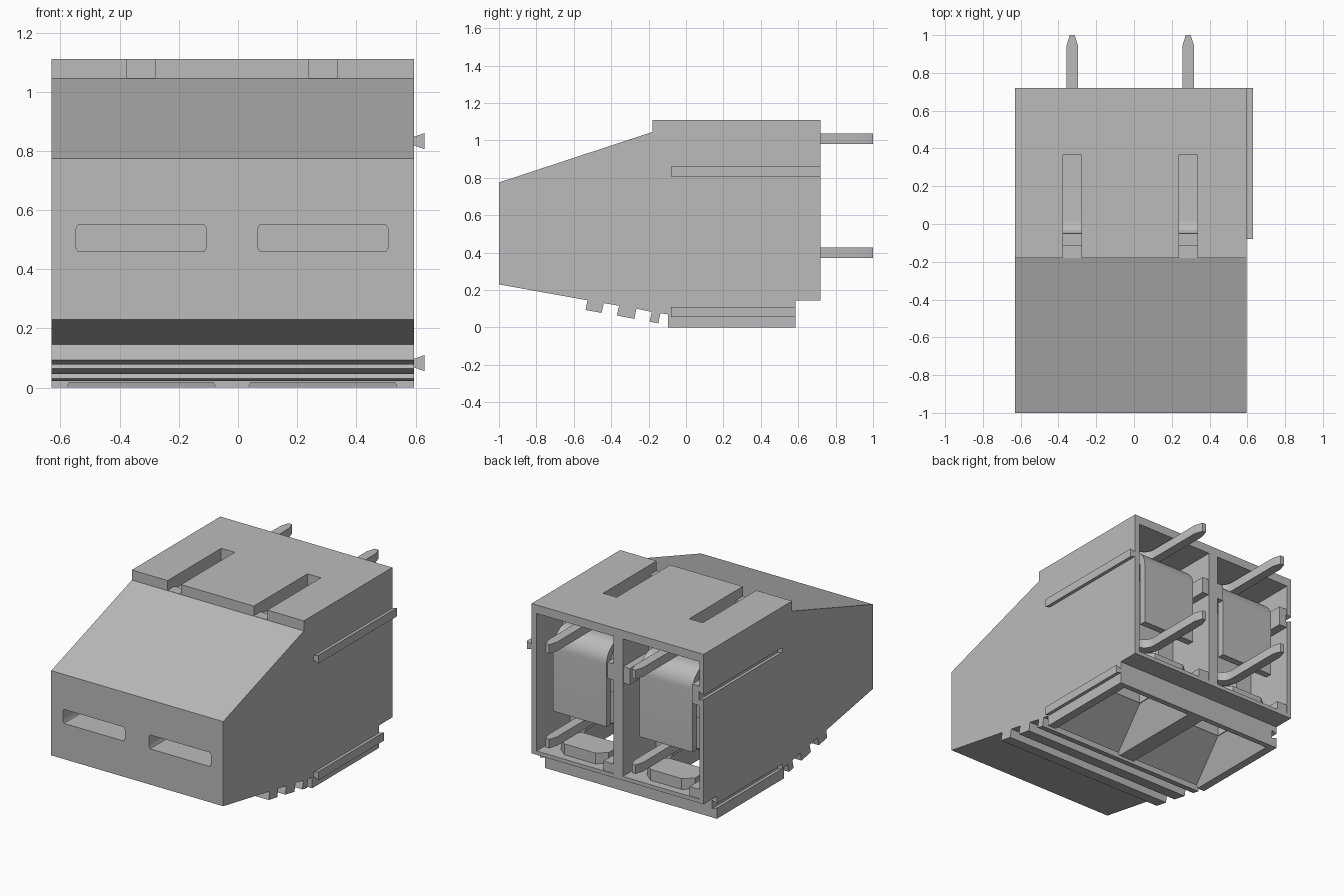
import bpy, bmesh, math
from mathutils import Vector

cube = bpy.data.objects.get("Cube")
if cube:
    bpy.data.objects.remove(cube, do_unlink=True)

grey = bpy.data.materials.new("plain grey")
grey.use_nodes = True
grey.diffuse_color = (0.5, 0.5, 0.5, 1)
bsdf = next(n for n in grey.node_tree.nodes if n.type == 'BSDF_PRINCIPLED')
bsdf.inputs["Base Color"].default_value = (0.5, 0.5, 0.5, 1)


def finish(name, bm):
    bmesh.ops.recalc_face_normals(bm, faces=bm.faces)
    mesh = bpy.data.meshes.new(name)
    bm.to_mesh(mesh)
    bm.free()
    mesh.materials.append(grey)
    ob = bpy.data.objects.new(name, mesh)
    bpy.context.collection.objects.link(ob)
    return ob


def loft(name, ring_a, ring_b):
    """Closed solid between two matching rings of points."""
    bm = bmesh.new()
    a = [bm.verts.new(p) for p in ring_a]
    b = [bm.verts.new(p) for p in ring_b]
    n = len(a)
    bm.faces.new(a)
    bm.faces.new(b[::-1])
    for i in range(n):
        j = (i + 1) % n
        bm.faces.new((a[i], b[i], b[j], a[j]))
    return finish(name, bm)


def prism(name, pts, axis, lo, hi):
    """Profile extruded along an axis; x takes (y,z), y takes (x,z), z takes (x,y)."""
    place = {'x': lambda p, t: (t, p[0], p[1]),
             'y': lambda p, t: (p[0], t, p[1]),
             'z': lambda p, t: (p[0], p[1], t)}[axis]
    return loft(name, [place(p, lo) for p in pts], [place(p, hi) for p in pts])


def rect(x0, x1, y0, y1):
    return [(x0, y0), (x1, y0), (x1, y1), (x0, y1)]


def box(name, x0, x1, y0, y1, z0, z1):
    return prism(name, rect(x0, x1, y0, y1), 'z', z0, z1)


def arc(cx, cy, r, start, end, n=10):
    return [(cx + r * math.cos(math.radians(start + (end - start) * i / n)),
             cy + r * math.sin(math.radians(start + (end - start) * i / n)))
            for i in range(n + 1)]


def select(ob):
    bpy.ops.object.select_all(action='DESELECT')
    ob.select_set(True)
    bpy.context.view_layer.objects.active = ob


def combine(ob, tool, op='DIFFERENCE'):
    mod = ob.modifiers.new(op, 'BOOLEAN')
    mod.operation = op
    mod.solver = 'EXACT'
    mod.object = tool
    select(ob)
    bpy.ops.object.modifier_apply(modifier=mod.name)
    bpy.data.objects.remove(tool, do_unlink=True)


def smooth(ob):
    select(ob)
    bpy.ops.object.shade_smooth_by_angle(angle=math.radians(30))


LEFT, RIGHT = 0.595, -0.63
CENTRES = (0.287, -0.327)

# Housing: side profile with grip teeth under the nose
side = [(-1, 0.775), (-0.18, 1.045), (-0.18, 1.11), (0.72, 1.11), (0.72, 0.145),
        (0.585, 0.145), (0.585, 0), (-0.095, 0), (-0.095, 0.07),
        (-0.137, 0.076), (-0.148, 0.022), (-0.195, 0.031), (-0.183, 0.083),
        (-0.265, 0.1), (-0.276, 0.046), (-0.37, 0.064), (-0.358, 0.116),
        (-0.44, 0.13), (-0.451, 0.078), (-0.537, 0.093), (-0.527, 0.145),
        (-1, 0.23)]
housing = prism("housing", side, 'x', RIGHT, LEFT)

# Grooves on the right side matching the rails on the left
RAILS = ((0.833, 0.72), (0.083, 0.585))


def dovetail(x, z):
    return [(x - 0.002, z - 0.014), (x + 0.035, z - 0.027),
            (x + 0.035, z + 0.027), (x - 0.002, z + 0.014)]


for z, end in RAILS:
    groove = [(RIGHT - 0.002, z - 0.014), (RIGHT + 0.035, z - 0.027),
              (RIGHT + 0.035, z + 0.027), (RIGHT - 0.002, z + 0.014)]

# Openings, one set for each pole
for c in CENTRES:
    # rear cavity
    combine(housing, box("cutter", c - 0.273, c + 0.273, 0.38, 0.8, 0.17, 1.055))
    # test slot in the top, with a rounded front end
    slot = ([(-0.3, 1.047), (-0.11, 1.047), (-0.11, 1.03), (-0.05, 1.03)]
            + arc(0.02, 1.02, 0.07, 180, 270)
            + [(0.365, 0.95), (0.365, 1.2), (-0.3, 1.2)])
    combine(housing, prism("cutter", slot, 'x', c - 0.048, c + 0.048))
    # front slot with clipped corners
    a, b = c - 0.221, c + 0.221
    mouth = [(a, 0.475), (a + 0.008, 0.46), (b - 0.008, 0.46), (b, 0.475),
             (b, 0.535), (b - 0.008, 0.55), (a + 0.008, 0.55), (a, 0.535)]
    combine(housing, prism("cutter", mouth, 'y', -1.1, -0.6))
    # tapered entry from below and the shaft above it
    low = [(x, y, -0.02) for x, y in rect(c - 0.26, c + 0.26, -0.157, 0.555)]
    high = [(x, y, 0.2) for x, y in rect(c - 0.165, c + 0.165, 0.2, 0.5)]
    combine(housing, loft("cutter", low, high))
    combine(housing, box("cutter", c - 0.16, c + 0.16, 0.205, 0.495, 0.15, 0.5))

# Ribs inside the cavities, on the divider and the right wall
combine(housing, box("rib", -0.1, 0.06, 0.37, 0.715, 0.77, 0.875), 'UNION')
combine(housing, box("rib", -0.61, -0.545, 0.37, 0.715, 0.77, 0.895), 'UNION')

# Dovetail rails and grooves
for z, end in RAILS:
    groove = dovetail(RIGHT, z)
    combine(housing, prism("cutter", groove, 'y', -0.08, end + 0.05))
    level = "upper" if z > 0.5 else "lower"
    prism(level + "_rail", dovetail(LEFT, z), 'y', -0.08, end)
smooth(housing)

# Metal contacts, one set for each pole
for c, tag in zip(CENTRES, ("left", "right")):
    # clamp plate, arched over at the top
    clamp = ([(0.67, 0.43)] + arc(0.55, 0.83, 0.12, 0, 90)
             + [(0.40, 0.95), (0.40, 0.905)] + arc(0.55, 0.83, 0.075, 90, 0)
             + [(0.625, 0.43)])
    plate = prism(tag + "_clamp", clamp, 'x', c - 0.19, c + 0.19)
    smooth(plate)

    # upper and lower pins curving sideways into a spine
    h = 0.03
    outline = ([(c - 0.013, 1), (c - h, 0.945)]
               + arc(c + 0.1, 0.56, 0.13, 180, 270)
               + [(c + 0.2, 0.43), (c + 0.2, 0.49)]
               + arc(c + 0.1, 0.56, 0.07, 270, 180)
               + [(c + h, 0.945), (c + 0.013, 1)])
    for z0, level in ((0.98, "upper"), (0.37, "lower")):
        pin = prism(f"{tag}_{level}_pin", outline, 'z', z0, z0 + 0.058)
        smooth(pin)
    box(tag + "_spine", c + 0.2, c + 0.25, 0.385, 0.49, 0.37, 1.038)

    # raised stop on the cavity floor
    stop = [(c - 0.17, 0.53), (c - 0.11, 0.48), (c + 0.11, 0.48), (c + 0.17, 0.53),
            (c + 0.17, 0.62), (c + 0.11, 0.67), (c - 0.11, 0.67), (c - 0.17, 0.62)]
    prism(tag + "_stop", stop, 'z', 0.165, 0.24)
    # corner sill
    box(tag + "_sill", c - 0.275, c - 0.2, 0.45, 0.715, 0.165, 0.23)
